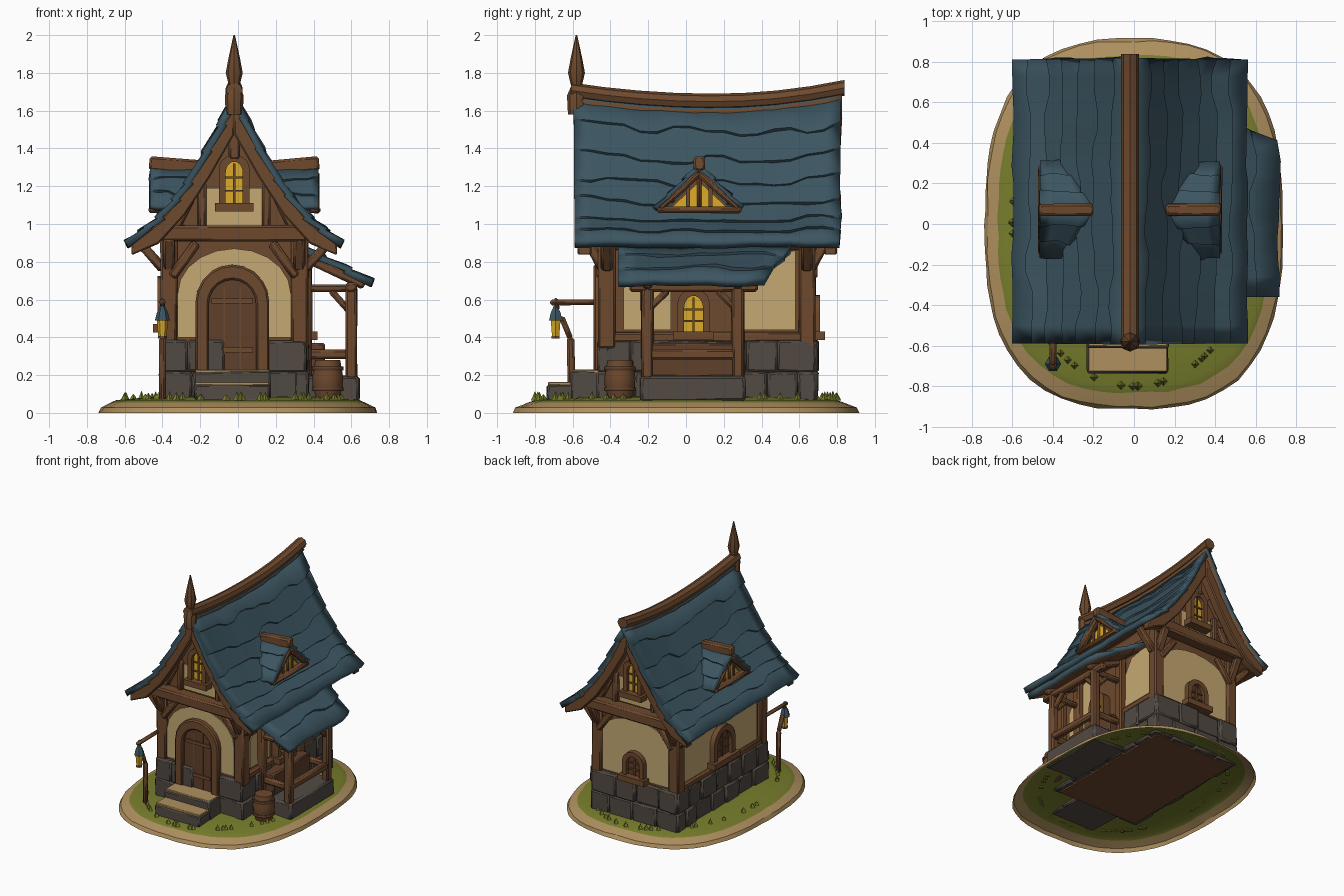
import bpy, bmesh, math, random
from mathutils import Vector, Matrix

if "Cube" in bpy.data.objects:
    bpy.data.objects.remove(bpy.data.objects["Cube"])
random.seed(4)
CX = -0.02                                    # house centre line

COLOURS = {"roof_teal": (.045, .092, .12), "timber_brown": (.155, .067, .027), "door_brown": (.115, .05, .024),
           "plaster_cream": (.56, .40, .17), "path_tan": (.43, .28, .115), "stone_grey": (.084, .068, .056),
           "window_yellow": (.72, .41, .02), "grass_green": (.185, .205, .025)}
M = {}
for k, c in COLOURS.items():
    M[k] = bpy.data.materials.new(k)
    M[k].diffuse_color = (*c, 1)
WOOD, STONE, CREAM = "timber_brown", "stone_grey", "plaster_cream"


def finish(name, bm, mats, bevel=0, recalc=True):
    if recalc:
        bmesh.ops.recalc_face_normals(bm, faces=bm.faces)
    me = bpy.data.meshes.new(name)
    bm.to_mesh(me)
    bm.free()
    ob = bpy.data.objects.new(name, me)
    bpy.context.collection.objects.link(ob)
    for m in mats:
        me.materials.append(M[m])
    if bevel:
        b = ob.modifiers.new("bevel", "BEVEL")
        b.width, b.segments = bevel, 1
    return ob


def prism(name, pts, axis, a, b, mat, bevel=0):
    """Extrude a 2D outline (u, z) along x or y from a to b."""
    bm = bmesh.new()
    at = lambda u, v, t: (t, u, v) if axis == "x" else (u, t, v)
    f = bm.faces.new([bm.verts.new(at(u, v, a)) for u, v in pts])
    new = bmesh.ops.extrude_face_region(bm, geom=[f])["geom"]
    d = Vector((b - a, 0, 0)) if axis == "x" else Vector((0, b - a, 0))
    bmesh.ops.translate(bm, vec=d, verts=[v for v in new if isinstance(v, bmesh.types.BMVert)])
    return finish(name, bm, [mat], bevel)


def box(name, x0, x1, y0, y1, z0, z1, mat, bevel=.01, jit=0):
    bm = bmesh.new()
    bmesh.ops.create_cube(bm, size=1)
    for v in bm.verts:
        v.co = Vector((x0 if v.co.x < 0 else x1, y0 if v.co.y < 0 else y1, z0 if v.co.z < 0 else z1))
        v.co += Vector([random.uniform(-jit, jit) for _ in range(3)])
    return finish(name, bm, [mat], bevel)


def beam(name, p, q, w=.06, d=.06, mat=WOOD, bevel=.012):
    """Slightly irregular timber from p to q; d is its depth across the frame plane."""
    p, q = Vector(p), Vector(q)
    z = (q - p).normalized()
    ref = Vector((1, 0, 0)) if abs(z.x) < .05 and abs(z.y) > .05 else Vector((0, 1, 0))
    x = ref.cross(z).normalized()
    y = z.cross(x)
    bm = bmesh.new()
    bmesh.ops.create_cube(bm, size=1)
    for v in bm.verts:
        k = random.uniform(.92, 1.08)
        v.co = (p if v.co.z < 0 else q) + x * (v.co.x * w * k) + y * (v.co.y * d * k)
    return finish(name, bm, [mat], bevel)


def lathe(name, prof, loc, n, mat):
    bm = bmesh.new()
    rings = [[bm.verts.new((loc[0] + r * math.cos(2 * math.pi * i / n), loc[1] + r * math.sin(2 * math.pi * i / n),
                            loc[2] + z)) for i in range(n)] for r, z in prof]
    for a, b in zip(rings, rings[1:]):
        for i in range(n):
            bm.faces.new((a[i], a[(i + 1) % n], b[(i + 1) % n], b[i]))
    bm.faces.new(rings[0]); bm.faces.new(rings[-1])
    return finish(name, bm, [mat])


def arch(c, z0, z1, hw, rise):
    pts = [(c - hw, z0)]
    for i in range(11):
        a = math.pi * (1 - i / 10)
        pts.append((c + hw * math.cos(a), z1 - rise + rise * math.sin(a)))
    return pts + [(c + hw, z0)]


def window(name, axis, s, wall, c, z0, z1, hw, pane, fw=.035):
    """Arched window with frame, pane, glazing bars and sill; s is the outward sign."""
    ring = arch(c, z0, z1 + fw, hw + fw, hw * 1.5) + arch(c, z0, z1, hw, hw * 1.3)[::-1]
    prism(name + "_frame", ring, axis, wall - .02 * s, wall + .05 * s, WOOD)
    prism(name + "_pane", arch(c, z0, z1, hw, hw * 1.3), axis, wall - .02 * s, wall + .02 * s, pane)
    bars = [(c - .006, c + .006, z0, z1 - .01)] + [(c - hw, c + hw, z0 + (z1 - z0) * f - .005,
                                                    z0 + (z1 - z0) * f + .005) for f in (.33, .64)]
    bars.append((c - hw - fw * 1.6, c + hw + fw * 1.6, z0 - .035, z0 + .01))
    for i, (u0, u1, v0, v1) in enumerate(bars):
        prism(name + ("_sill" if i == 3 else "_bar"), [(u0, v0), (u1, v0), (u1, v1), (u0, v1)], axis,
              wall, wall + (.075 if i == 3 else .03) * s, WOOD)


def shingles(name, pos, lift, cols, courses, thick):
    """Stepped shingle surface; pos(s, t) runs along the ridge (s) and down the slope (t)."""
    bm = bmesh.new()
    rows, prev = [], [0] * (cols + 1)
    for c in range(courses):
        last = c == courses - 1
        tabs = [random.uniform(-.2, .2) / courses for _ in range(cols + 1)]
        jit = [tabs[i // 2] * (.4 if last else 1) for i in range(cols + 1)]
        for t0, js, h in ((c / courses, prev, 0), ((c + 1) / courses, jit, .014)):
            rows.append([bm.verts.new(pos(i / cols, t0 + js[i]) + lift * (h + random.uniform(-.004, .004)))
                         for i in range(cols + 1)])
        prev = jit
    for a, b in zip(rows, rows[1:]):
        for i in range(cols):
            bm.faces.new((a[i], a[i + 1], b[i + 1], b[i]))
    bm.normal_update()
    if sum(f.normal.z for f in bm.faces) < 0:
        bmesh.ops.reverse_faces(bm, faces=bm.faces[:])
    ob = finish(name, bm, ["roof_teal", WOOD], recalc=False)
    m = ob.modifiers.new("thickness", "SOLIDIFY")
    m.thickness, m.offset, m.material_offset = thick, -1, 1


# roof profile: half width w -> height, with a sagging ridge along y
PROFILE = [(0, 1.63), (.13, 1.385), (.26, 1.18), (.40, 1.02), (.57, .905), (.7, .82)]
def roof_z(w, y):
    k = (y - .15) / .7
    sag = (.05 if k < 0 else .075) * k * k * max(0, 1 - w / .57)
    for (a, za), (b, zb) in zip(PROFILE, PROFILE[1:]):
        if w <= b:
            return za + (zb - za) * (w - a) / (b - a) + sag

# ground island
bm = bmesh.new()
N, rings = 64, []
for f, z in ((1, 0), (.985, .028), (.91, .055), (.87, .068), (.6, .085), (.3, .09)):
    ring = []
    for i in range(N):
        a = 2 * math.pi * i / N
        r = (abs(math.cos(a) / .74) ** 2.7 + abs(math.sin(a) / .92) ** 2.7) ** (-1 / 2.7)
        r *= f * random.uniform(.99, 1.0)
        ring.append(bm.verts.new((r * math.cos(a), r * math.sin(a), z)))
    rings.append(ring)
for k, (a, b) in enumerate(zip(rings, rings[1:])):
    for i in range(N):
        bm.faces.new((a[i], a[(i + 1) % N], b[(i + 1) % N], b[i])).material_index = int(k > 1)
bm.faces.new(rings[-1]).material_index = 1
finish("ground", bm, ["path_tan", "grass_green"])

# grass tufts
for i in range(60):
    a = random.uniform(0, 2 * math.pi)
    x, y = .6 * math.cos(a), .8 * math.sin(a)
    lathe("grass_tuft", [(.022, 0), (.012, .02), (.001, random.uniform(.03, .05))], (x, y, .066), 4, "grass_green")

# house core and stone base
XL, XR, YF, YB = CX - .355, CX + .355, -.44, .66
prism("house_core", [(XL, .05), (XR, .05), (XR, 1.0), (CX, 1.54), (XL, 1.0)], "y", YF, YB, WOOD)
for z0, z1 in ((.06, .22), (.215, .385)):
    for side in range(4):
        lo, hi = (XL - .03, XR + .03) if side < 2 else (YF - .03, YB + .03)
        t = lo
        while t < hi - .01:
            e = t + random.uniform(.13, .22)
            e = hi if hi - e < .09 else e
            o = random.uniform(.027, .042)
            b = [(t, e, YF - o, YF + .04), (t, e, YB - .04, YB + o), (XL - o, XL + .04, t, e), (XR - .04, XR + o, t, e)][side]
            skip = side == 0 and t > CX - .17 and e < CX + .17
            if not skip:
                box("base_stone", *b, z0, z1, STONE, .012, .005)
            t = e

# plaster panels
prism("front_plaster", arch(CX, .40, .87, .30, .24), "y", YF - .009, YF, CREAM)
prism("back_plaster", arch(CX, .40, .87, .30, .16), "y", YB, YB + .009, CREAM)
for y, s in ((YF, -1), (YB, 1)):
    prism("gable_plaster", [(CX - .15, .99), (CX + .15, .99), (CX + .15, 1.19), (CX - .15, 1.19)], "y", y, y + .009 * s, CREAM)
for y0, y1 in ((-.33, -.08), (.28, .58)):
    prism("right_plaster", [(y0, .44), (y1, .44), (y1, .86), (y0 + .1, .82), (y0, .66)], "x", XR, XR + .009, CREAM)
prism("left_plaster", [(-.36, .42), (.58, .42), (.58, .76), (.48, .87), (-.26, .87), (-.36, .76)], "x", XL - .009, XL, CREAM)

# timber frame
for y, s in ((YF, -1), (YB, 1)):
    for sx in (-1, 1):
        x = CX + sx * .345
        beam("corner_post", (x, y - .02 * s, .34), (x, y - .02 * s, .96), .09, .09)
        beam("gable_strut", (CX + sx * .17, y + .02 * s, .98), (CX + sx * .17, y + .02 * s, 1.22), .045, .05)
        beam("gable_brace", (CX + sx * .31, y + .02 * s, .98), (CX + sx * .22, y + .02 * s, 1.16), .05, .04)
        beam("wall_brace", (CX + sx * .33, y + .015 * s, .72), (CX + sx * .2, y + .015 * s, .90), .05, .04)
        beam("eave_bracket", (x + sx * .03, y - .02 * s, .76), (x + sx * .17, y - .02 * s, .92), .05, .06)
        beam("overhang_bracket", (x, y, .76), (x, y + .09 * s, .93), .05, .06)
    beam("cross_beam", (CX - .385, y + .06 * s, .95), (CX + .385, y + .06 * s, .95), .085, .1)
    beam("king_post", (CX, y + .03 * s, 1.34), (CX, y + .03 * s, 1.56), .06, .07)
for x in (XL, XR):
    for z in (.40, .89):
        beam("side_plate", (x, YF, z), (x, YB, z), .055, .06)

# main roof, barge boards, ridge and finial
for sx in (-1, 1):
    def pos(s, t, sx=sx):
        w, y = .57 * t, -.595 + 1.415 * s
        return Vector((CX + sx * w, y * (1 - .01 * t), roof_z(w, y)))
    shingles("main_roof", pos, Vector((sx * .7, 0, .7)), 16, 7, .045)
    for y0, y1 in ((-.575, -.50), (.73, .80)):
        ws = (0, .13, .26, .40, .545)
        pts = [(CX + sx * w, roof_z(w, y0) - .03) for w in ws]
        pts += [(CX + sx * w, roof_z(w, y0) - d) for w, d in reversed(list(zip(ws, (.21, .18, .16, .14, .09))))]
        prism("barge_board", pts, "y", y0, y1, WOOD, .008)
bm = bmesh.new()
prev = None
for i in range(9):
    y = -.61 + 1.45 * i / 8
    ring = [bm.verts.new((CX + .045 * math.cos(a * math.pi / 4), y, roof_z(0, y) + .018 + .042 * math.sin(a * math.pi / 4)))
            for a in range(8)]
    if prev:
        for a in range(8):
            bm.faces.new((prev[a], prev[(a + 1) % 8], ring[(a + 1) % 8], ring[a]))
    if i in (0, 8):
        bm.faces.new(ring)
    prev = ring
finish("ridge_beam", bm, [WOOD])
lathe("finial", [(.045, 0), (.05, .1), (.028, .15), (.045, .22), (.03, .30), (.004, .42)], (CX, -.58, 1.58), 8, WOOD)

# dormers, one on each slope
DY = .07
for sx in (-1, 1):
    X = lambda w, sx=sx: CX + sx * w
    for sy in (-1, 1):
        def dpos(s, t, sy=sy, X=X):
            w = (.15 + .17 * t) * (1 - s) + .445 * s
            return Vector((X(w), DY + sy * .235 * t, 1.31 - .225 * t))
        shingles("dormer_roof", dpos, Vector((0, sy * .6, .7)), 4, 3, .03)
        beam("dormer_barge", (X(.425), DY, 1.27), (X(.425), DY + sy * .21, 1.08), .035, .05)
        beam("dormer_bar", (X(.412), DY + sy * .06, 1.08), (X(.412), DY + sy * .06, 1.2), .014, .02, bevel=0)
    prism("dormer_body", [(DY - .19, 1.06), (DY + .19, 1.06), (DY, 1.25)], "x", X(.2), X(.40), WOOD)
    prism("dormer_pane", [(DY - .15, 1.085), (DY + .15, 1.085), (DY, 1.225)], "x", X(.40), X(.408), "window_yellow")
    beam("dormer_post", (X(.415), DY, 1.08), (X(.415), DY, 1.26), .025, .025)
    beam("dormer_sill", (X(.425), DY - .225, 1.075), (X(.425), DY + .225, 1.075), .035, .06)
    beam("dormer_ridge", (X(.18), DY, 1.30), (X(.45), DY, 1.32), .075, .06)

# windows
window("front_gable_window", "y", -1, YF - .01, CX, 1.10, 1.33, .045, "window_yellow")
window("back_gable_window", "y", 1, YB + .01, CX, 1.10, 1.33, .045, "window_yellow")
window("right_window", "x", 1, XR + .01, .04, .42, .62, .05, "window_yellow")
window("left_window", "x", -1, XL, .11, .46, .68, .09, "door_brown", .045)
window("back_window", "y", 1, YB, CX, .42, .59, .06, "door_brown")

# door and steps
DX = -.03
prism("door_frame", arch(DX, .22, .785, .195, .2) + arch(DX, .22, .705, .125, .13)[::-1], "y", -.49, YF, WOOD, .01)
prism("door", arch(DX, .22, .71, .13, .13), "y", -.462, YF, "door_brown")
for x in (-.042, .042):
    box("door_seam", DX + x - .004, DX + x + .004, -.467, -.46, .23, .67, WOOD, 0)
for z in (.32, .58):
    box("door_strap", DX - .11, DX + .11, -.472, -.46, z, z + .025, WOOD, 0)
for y, z in ((-.735, .155), (-.61, .22)):
    box("step", DX - .2, DX + .2, y, -.44, .06, z, STONE, .01, .006)
    box("step_tread", DX - .195, DX + .195, y + .005, -.46, z - .01, z + .009, "path_tan", .004)

# side porch
def ppos(s, t):
    return Vector((.31 + .40 * t, -.36 + (.93 - .16 * t) * s, .90 - .20 * t))
shingles("porch_roof", ppos, Vector((.4, 0, .9)), 8, 3, .045)
box("porch_base", .34, .64, -.245, .315, .06, .20, STONE, .015, .006)
box("porch_panel", .36, .46, -.20, .27, .19, .37, "door_brown")
beam("porch_beam", (.60, -.30, .665), (.60, .38, .665), .05, .06)
for y, s in ((-.205, 1), (.275, -1)):
    beam("porch_post", (.60, y, .18), (.60, y, .67), .06, .06)
    beam("porch_tie", (.33, y, .66), (.63, y, .66), .04, .05)
    beam("porch_rafter", (.34, y, .83), (.67, y, .675), .05, .05)
    beam("porch_brace", (.60, y, .54), (.60, y + .11 * s, .65), .035, .04)
    beam("porch_cross_brace", (.59, y, .54), (.49, y, .65), .035, .04)
    beam("wall_post", (.36, y, .18), (.36, y, .86), .06, .07)
    beam("side_rail", (.35, y, .31), (.60, y, .31), .05, .04)
beam("porch_rail", (.60, -.205, .31), (.60, .275, .31), .055, .05)

# barrel
lathe("barrel", [(.062, 0), (.08, .06), (.082, .11), (.066, .20)], (.475, -.35, .08), 12, WOOD)
for z in (.115, .225):
    lathe("barrel_hoop", [(.082, 0), (.085, .01), (.082, .02)], (.475, -.35, z), 12, "door_brown")

# lantern on its post
LX = -.40
beam("lantern_post", (LX, -.605, .06), (LX, -.61, .40), .035, .04)
beam("lantern_post_top", (LX, -.61, .39), (LX, -.66, .51), .03, .035)
beam("lantern_arm", (LX, -.44, .585), (LX, -.72, .585), .03, .035)
beam("lantern_hook", (LX, -.69, .61), (LX, -.68, .54), .025, .025)
lathe("lantern_glass", [(.022, 0), (.03, .09)], (LX, -.69, .405), 6, "window_yellow")
lathe("lantern_foot", [(.024, 0), (.024, .015)], (LX, -.69, .393), 6, WOOD)
lathe("lantern_cap", [(.04, 0), (.03, .04), (.012, .075)], (LX, -.69, .49), 6, "roof_teal")

# soft shading with crisp edges
bpy.ops.object.select_all(action="SELECT")
bpy.context.view_layer.objects.active = bpy.context.scene.objects["ground"]
bpy.ops.object.shade_smooth_by_angle(angle=math.radians(30))

for m in bpy.data.materials:
    if m.users and not m.is_grease_pencil:
        m.use_nodes = True
        m.node_tree.nodes["Principled BSDF"].inputs["Base Color"].default_value = m.diffuse_color
